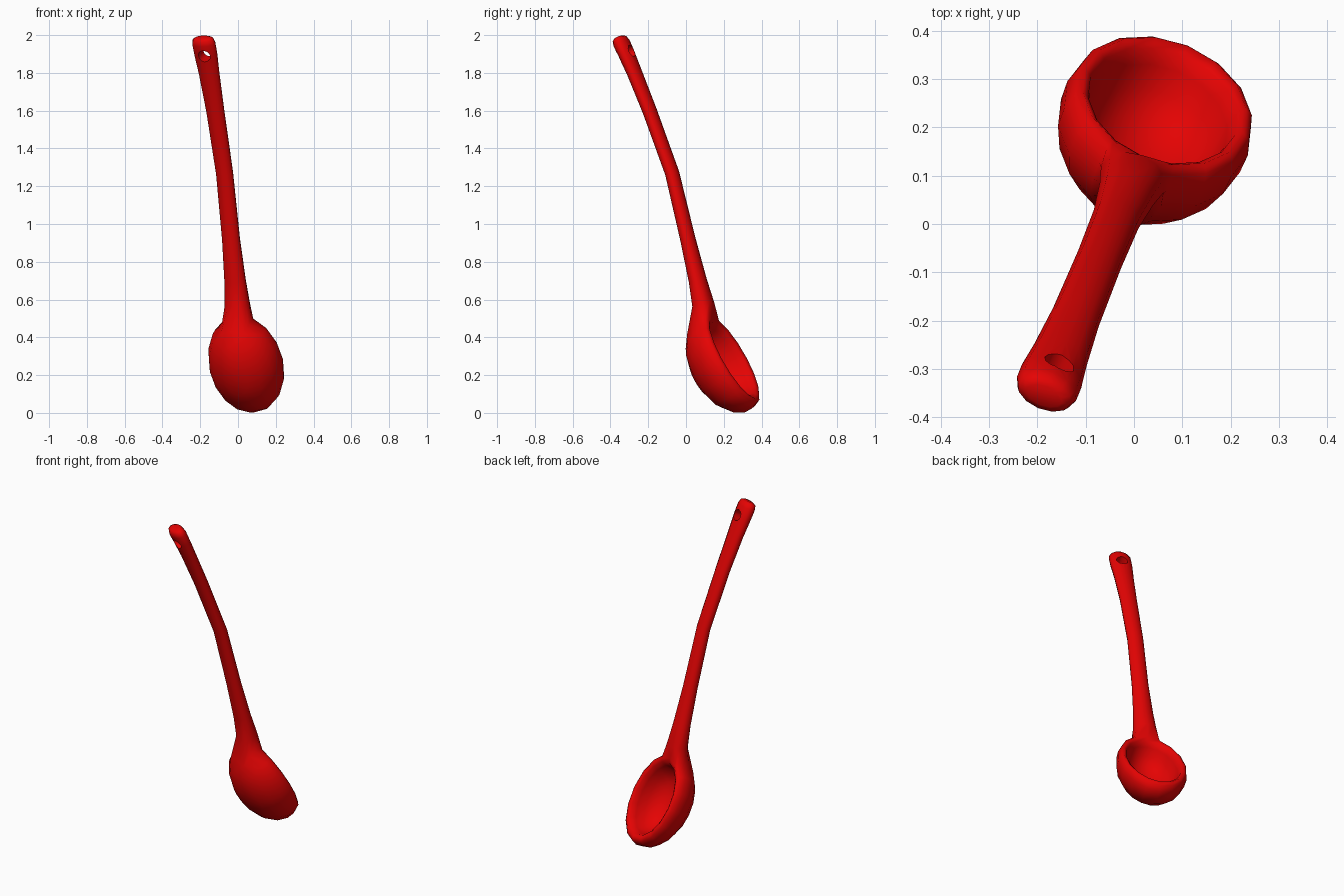
import bpy, bmesh, math
from mathutils import Vector

if "Cube" in bpy.data.objects:
    bpy.data.objects.remove(bpy.data.objects["Cube"])

# The spoon is symmetric about a vertical plane: u runs along it, v across it
H = Vector((0.38, 0.925, 0))
W = Vector((0.925, -0.38, 0))
V0 = -0.038


def place(u, v, z):
    return H * u + W * (v + V0) + Vector((0, 0, z))


bm = bmesh.new()

# Bowl: stretched revolve, outer pole -> fat rounded rim -> inner pole
SEG, LONG, WIDE = 16, 0.285, 0.204
CU, CZ, TILT = 0.225, 0.27, math.radians(30)
profile = [(0.33, -0.192), (0.65, -0.157), (0.87, -0.106), (0.98, -0.05),
           (0.99, -0.005), (0.945, 0.028), (0.87, 0.04), (0.79, 0.028),
           (0.74, -0.005), (0.68, -0.055), (0.53, -0.1), (0.3, -0.13)]


def bowl_point(r, n, k):
    t = 2 * math.pi * k / SEG
    s = -r * LONG * math.cos(t)
    return place(CU + s * math.sin(TILT) + n * math.cos(TILT),
                 r * WIDE * math.sin(t),
                 CZ - s * math.cos(TILT) + n * math.sin(TILT))


rings = [[bm.verts.new(bowl_point(r, n, k)) for k in range(SEG)] for r, n in profile]
for i in range(len(rings) - 1):
    for k in range(SEG):
        if 2 <= i <= 5 and k in (SEG - 1, 0):
            continue  # opening where the handle grows out
        j = (k + 1) % SEG
        bm.faces.new((rings[i][k], rings[i][j], rings[i + 1][j], rings[i + 1][k]))
for ring, n in ((rings[0], -0.2), (rings[-1], -0.138)):
    pole = bm.verts.new(bowl_point(0, n, 0))
    for k in range(SEG):
        bm.faces.new((pole, ring[k], ring[(k + 1) % SEG]))

# Handle: oval sections (u, z, half width, half thickness) lofted from the opening
loop = ([rings[2][k] for k in (-1, 0, 1)] + [rings[i][1] for i in (3, 4, 5)] +
        [rings[6][k] for k in (1, 0, -1)] + [rings[i][-1] for i in (5, 4, 3)])
N = len(loop)
path = [(0.083, 0.575, 0.070, 0.057), (0.052, 0.70, 0.060, 0.046),
        (-0.005, 0.92, 0.050, 0.039), (-0.095, 1.27, 0.048, 0.036),
        (-0.224, 1.60, 0.051, 0.036), (-0.310, 1.80, 0.059, 0.037),
        (-0.356, 1.90, 0.066, 0.040), (-0.384, 1.957, 0.066, 0.042),
        (-0.396, 1.980, 0.058, 0.036), (-0.400, 1.988, 0.040, 0.022)]
for i, (u, z, b, a) in enumerate(path):
    p, q = path[max(i - 1, 0)], path[min(i + 1, len(path) - 1)]
    T = Vector((q[0] - p[0], q[1] - p[1])).normalized()
    new = []
    for m in range(N):
        th = math.radians(-120 + 360 / N * m)
        d = a * math.sin(th)
        new.append(bm.verts.new(place(u + T.y * d, b * math.cos(th), z - T.x * d)))
    for m in range(N):
        j = (m + 1) % N
        bm.faces.new((loop[m], loop[j], new[j], new[m]))
    loop = new
bm.faces.new(loop)
bmesh.ops.recalc_face_normals(bm, faces=bm.faces[:])

mesh = bpy.data.meshes.new("spoon")
bm.to_mesh(mesh)
bm.free()
spoon = bpy.data.objects.new("spoon", mesh)
bpy.context.collection.objects.link(spoon)

# Hanging hole
axis = H * 0.92 + Vector((0, 0, 0.39))
bpy.ops.mesh.primitive_cylinder_add(vertices=12, radius=0.033, depth=0.3,
                                    location=place(-0.352, 0.005, 1.905))
cutter = bpy.context.object
cutter.name = "hole_cutter"
cutter.rotation_euler = axis.to_track_quat('Z', 'Y').to_euler()
mod = spoon.modifiers.new("hole", 'BOOLEAN')
mod.operation, mod.solver, mod.object = 'DIFFERENCE', 'EXACT', cutter
bpy.context.view_layer.objects.active = spoon
bpy.ops.object.select_all(action='DESELECT')
spoon.select_set(True)
bpy.ops.object.modifier_apply(modifier=mod.name)
bpy.data.objects.remove(cutter)

# Red finish, smooth shading
red = bpy.data.materials.new("red")
red.diffuse_color = (0.78, 0.001, 0.001, 1)
red.use_nodes = True
red.node_tree.nodes["Principled BSDF"].inputs["Base Color"].default_value = red.diffuse_color
spoon.data.materials.clear()
spoon.data.materials.append(red)
bpy.ops.object.shade_smooth_by_angle(angle=math.radians(75))
